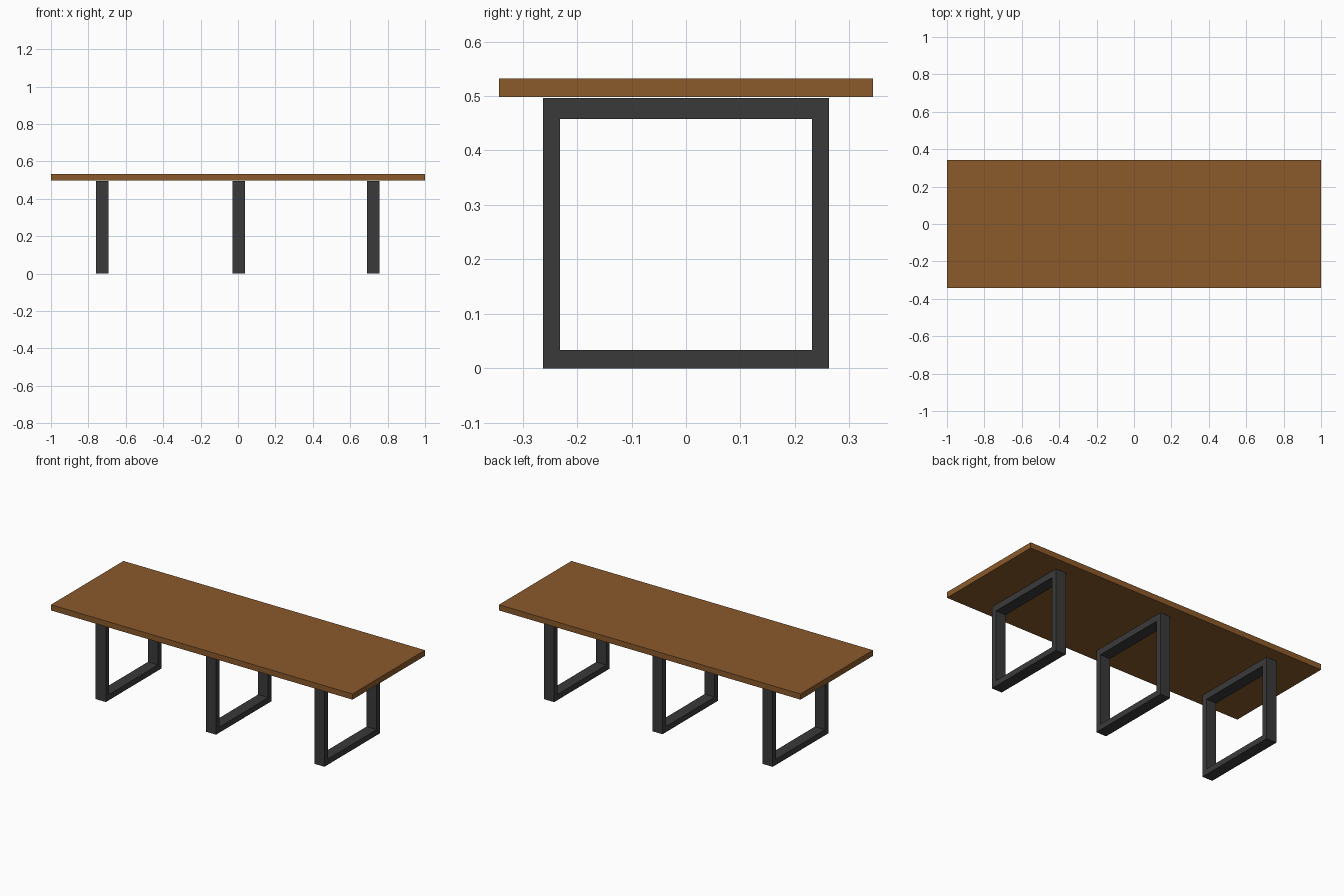
import bpy, bmesh

if "Cube" in bpy.data.objects:
    bpy.data.objects.remove(bpy.data.objects["Cube"])

def material(name, rgb):
    m = bpy.data.materials.new(name)
    m.diffuse_color = (*rgb, 1)
    m.use_nodes = True
    m.node_tree.nodes["Principled BSDF"].inputs["Base Color"].default_value = m.diffuse_color
    return m

wood = material("brown_wood", (0.258, 0.102, 0.024))
metal = material("dark_metal", (0.042, 0.042, 0.042))

def finish(name, bm, mat):
    bmesh.ops.recalc_face_normals(bm, faces=bm.faces[:])
    me = bpy.data.meshes.new(name)
    bm.to_mesh(me)
    bm.free()
    me.materials.append(mat)
    ob = bpy.data.objects.new(name, me)
    bpy.context.collection.objects.link(ob)

# Table top slab
bm = bmesh.new()
bmesh.ops.create_cube(bm, size=1)
bmesh.ops.scale(bm, vec=(2.0, 0.687, 0.034), verts=bm.verts[:])
bmesh.ops.translate(bm, vec=(0, 0, 0.515), verts=bm.verts[:])
finish("table_top", bm, wood)

# Closed rectangular leg frame: outer and inner loops bridged, then extruded along x
def leg_frame(name, x, width=0.067):
    bm = bmesh.new()
    def loop(half, low, high):
        return [bm.verts.new((x - width / 2, y, z)) for y, z in
                ((-half, low), (half, low), (half, high), (-half, high))]
    outer = loop(0.263, 0.0, 0.496)
    inner = loop(0.231, 0.034, 0.458)
    faces = [bm.faces.new((outer[i], outer[(i + 1) % 4], inner[(i + 1) % 4], inner[i]))
             for i in range(4)]
    ext = bmesh.ops.extrude_face_region(bm, geom=faces, use_keep_orig=True)
    moved = [v for v in ext["geom"] if isinstance(v, bmesh.types.BMVert)]
    bmesh.ops.translate(bm, vec=(width, 0, 0), verts=moved)
    finish(name, bm, metal)

for name, x in (("left_leg_frame", -0.726), ("middle_leg_frame", 0.005),
                ("right_leg_frame", 0.724)):
    leg_frame(name, x)
